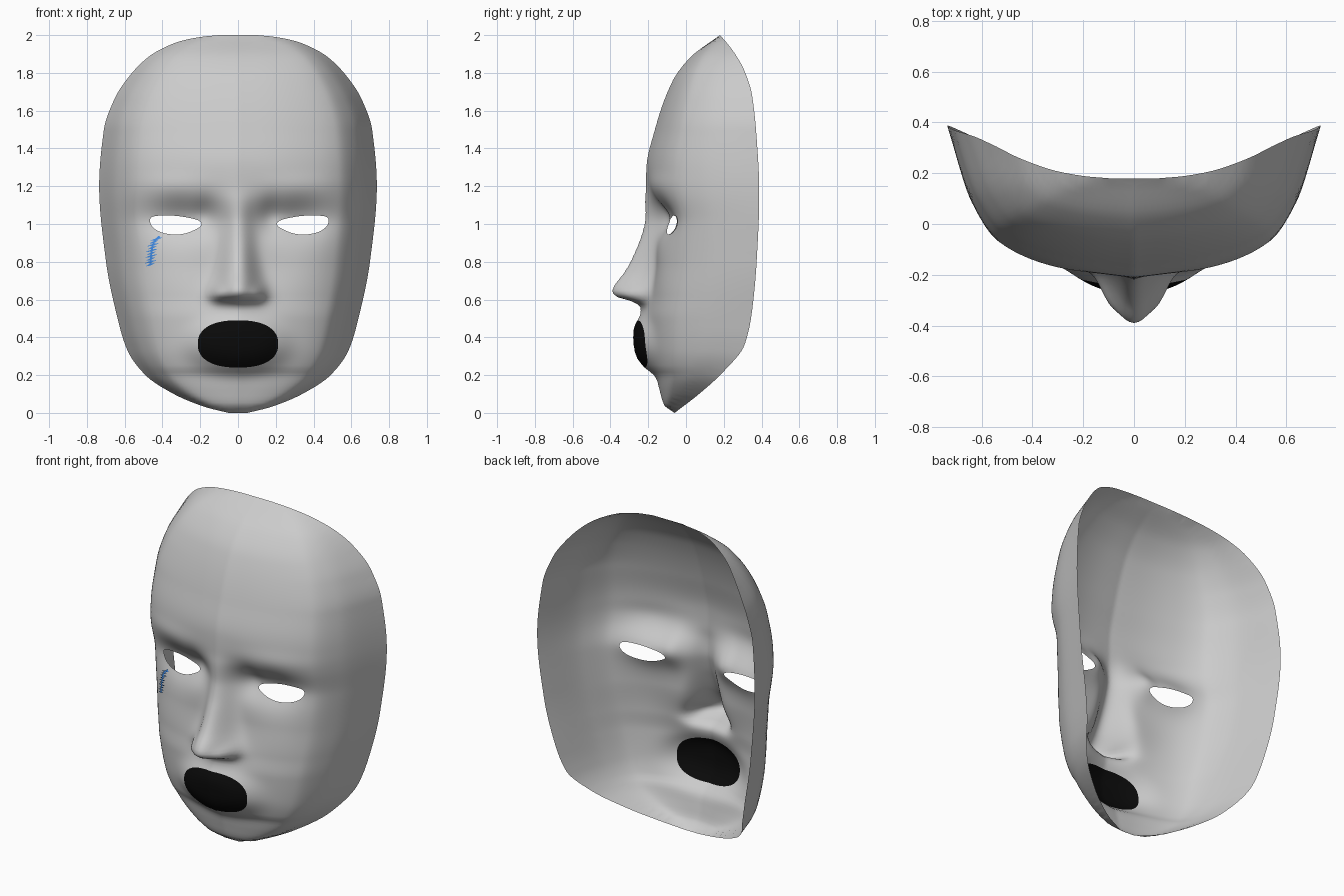
import bpy, math
from mathutils import Vector, kdtree
from mathutils.geometry import delaunay_2d_cdt

if "Cube" in bpy.data.objects:
    bpy.data.objects.remove(bpy.data.objects["Cube"])

H = 0.018  # surface sampling step


def curve(pts):
    """Smooth monotone interpolation through (position, value) points."""
    pts = sorted(pts)
    n = len(pts)
    d = [(pts[i+1][1]-pts[i][1])/(pts[i+1][0]-pts[i][0]) for i in range(n-1)]
    m = [d[0]] + [0 if a*b <= 0 else 2*a*b/(a+b) for a, b in zip(d, d[1:])] + [d[-1]]

    def f(x):
        x = max(pts[0][0], min(pts[-1][0], x))
        i = 0
        while i < n-2 and x > pts[i+1][0]:
            i += 1
        h = pts[i+1][0]-pts[i][0]
        s = (x-pts[i][0])/h
        return ((1+2*s)*(1-s)**2*pts[i][1] + s*(1-s)**2*h*m[i]
                + s*s*(3-2*s)*pts[i+1][1] + s*s*(s-1)*h*m[i+1])
    return f


# Profiles by height: half width, rim depth, centre depth without nose
width = curve([(0, .05), (.03, .17), (.1, .34), (.2, .49), (.33, .585), (.49, .635), (.81, .70),
               (1.2, .735), (1.5, .71), (1.66, .655), (1.75, .60), (1.88, .48), (1.96, .33),
               (1.99, .2), (2, .1)])
rim = curve([(0, -.06), (.105, .075), (.22, .2), (.36, .31), (.54, .35), (.81, .375), (1.18, .388),
             (1.44, .375), (1.68, .35), (1.81, .31), (1.9, .26), (1.96, .215), (2, .18)])
centre = curve([(0, -.06), (.04, -.115), (.12, -.14), (.2, -.16), (.24, -.185), (.36, -.215),
                (.5, -.222), (.62, -.2), (.8, -.17), (1, -.175), (1.15, -.203), (1.29, -.21),
                (1.5, -.165), (1.75, -.075), (1.88, .02), (2, .18)])
bend = curve([(0, 0), (.27, .045), (.5, .115), (.73, .25), (.87, .5), (1, 1)])
nose = curve([(.5, 0), (.55, .02), (.575, .045), (.6, .11), (.62, .18), (.65, .195), (.75, .148),
              (.85, .1), (.93, .068), (1.05, .038), (1.2, .005), (1.3, 0)])
nose_width = curve([(.5, .12), (.62, .115), (.75, .095), (.9, .078), (1.1, .07), (1.3, .09)])


def blob(x, z, cx, cz, sx, sz, p=2):
    return math.exp(-(((x-cx)/sx)**2 + ((z-cz)/sz)**2)**(p/2))


def depth(x, z):
    x = abs(x)
    t = min(1, x/width(z))
    y = centre(z) + (rim(z)-centre(z))*bend(t)
    y -= nose(z)*math.exp(-(x/nose_width(z))**2.4)
    y -= .035*blob(x, z, .105, .63, .04, .04)         # nostril wings
    y -= .062*blob(x, z, 0, .365, .245, .143, 4)      # lips
    y -= .02*blob(x, z, .36, .75, .18, .16)           # cheeks
    y += .06*blob(x, z, .29, 1.03, .19, .10)          # eye sockets
    y += .025*blob(x, z, .17, 1.05, .06, .09)         # inner eye corners
    y -= .015*blob(x, z, .36, 1.2, .22, .07)          # brows
    return y


def closed_smooth(pts, sub=5):
    """Closed Catmull-Rom loop."""
    out, n = [], len(pts)
    for i in range(n):
        a, b, c, d = (Vector(pts[(i+k) % n]) for k in (-1, 0, 1, 2))
        for k in range(sub):
            s = k/sub
            out.append(.5*(2*b + (c-a)*s + (2*a-5*b+4*c-d)*s*s + (3*b-a-3*c+d)*s**3))
    return out


def inside(p, loop):
    hit = False
    for a, b in zip(loop, loop[1:]+loop[:1]):
        if (a.y > p.y) != (b.y > p.y) and p.x < (b.x-a.x)*(p.y-a.y)/(b.y-a.y)+a.x:
            hit = not hit
    return hit


def make(name, verts, faces, color=None):
    used = sorted({i for f in faces for i in f})
    idx = {v: k for k, v in enumerate(used)}
    me = bpy.data.meshes.new(name)
    me.from_pydata([verts[i] for i in used], [], [[idx[i] for i in f] for f in faces])
    me.shade_smooth()
    ob = bpy.data.objects.new(name, me)
    bpy.context.collection.objects.link(ob)
    if color:
        mat = bpy.data.materials.new(name)
        mat.diffuse_color = color
        mat.use_nodes = True
        mat.node_tree.nodes["Principled BSDF"].inputs["Base Color"].default_value = mat.diffuse_color
        me.materials.append(mat)
    return ob


# Front outlines: face, mouth and eye openings
N = 110
zs = [1-math.cos(math.pi*k/N) for k in range(N+1)]
outline = [Vector((width(z), z)) for z in zs] + [Vector((-width(z), z)) for z in reversed(zs)]


def power(v, e):
    return math.copysign(abs(v)**e, v)


mouth = []
for k in range(64):
    a = 2*math.pi*k/64
    mouth.append(Vector((.213*power(math.cos(a), .85), .365+.125*power(math.sin(a), .85))))
eye = [(.203, .99), (.215, 1.018), (.29, 1.037), (.37, 1.045), (.455, 1.04), (.473, 1.015),
       (.455, .98), (.41, .955), (.34, .944), (.27, .955)]
eye_r = closed_smooth([(x+.007, z) for x, z in eye])
eye_l = closed_smooth([(-x+.007, z) for x, z in eye])

# Triangulate the front view with those outlines, then push it into depth
pts, edges = [], []
for loop in (outline, mouth, eye_r, eye_l):
    s = len(pts)
    pts += loop
    edges += [(s+i, s+(i+1) % len(loop)) for i in range(len(loop))]
tree = kdtree.KDTree(len(pts))
for i, p in enumerate(pts):
    tree.insert((p.x, p.y, 0), i)
tree.balance()
for r in range(1, int(2/H)):
    z = r*H
    for c in range(-42, 43):
        x = (c + .5*(r % 2))*H
        if abs(x) < width(z) and tree.find((x, z, 0))[2] > .55*H:
            pts.append(Vector((x, z)))
flat, _, tris, *_ = delaunay_2d_cdt(pts, edges, [], 0, 1e-6)
verts = [(p.x, depth(p.x, p.y), p.y) for p in flat]
skin, lips = [], []
for f in tris:
    c = (flat[f[0]]+flat[f[1]]+flat[f[2]])/3
    if not inside(c, outline) or inside(c, eye_r) or inside(c, eye_l):
        continue
    (lips if inside(c, mouth) else skin).append(list(f))
make("mask_shell", verts, skin)
make("mouth_panel", verts, lips, (.003, .003, .003, 1))

# Feathered tear mark lying on the cheek: a spine with barbs
spine = curve([(.775, -.465), (.85, -.458), (.905, -.445), (.935, -.415)])
tv, tf = [], []


def strip(a, b, wa, wb):
    a, b = Vector(a), Vector(b)
    n = Vector((a.y-b.y, b.x-a.x)).normalized()
    s = len(tv)
    for p in (a+n*wa, a-n*wa, b-n*wb, b+n*wb):
        tv.append((p.x, depth(p.x, p.y)-.006, p.y))
    tf.append((s, s+1, s+2, s+3))


for k in range(10):
    z = .785+.015*k
    strip((spine(z), z), (spine(z+.015), z+.015), .005, .005)
    for side in (-1, 1):
        strip((spine(z), z), (spine(z)+side*(.022+.008*(k % 2)), z+.008*side), .005, .001)
make("tear_mark", tv, tf, (.05, .25, .75, 1))
